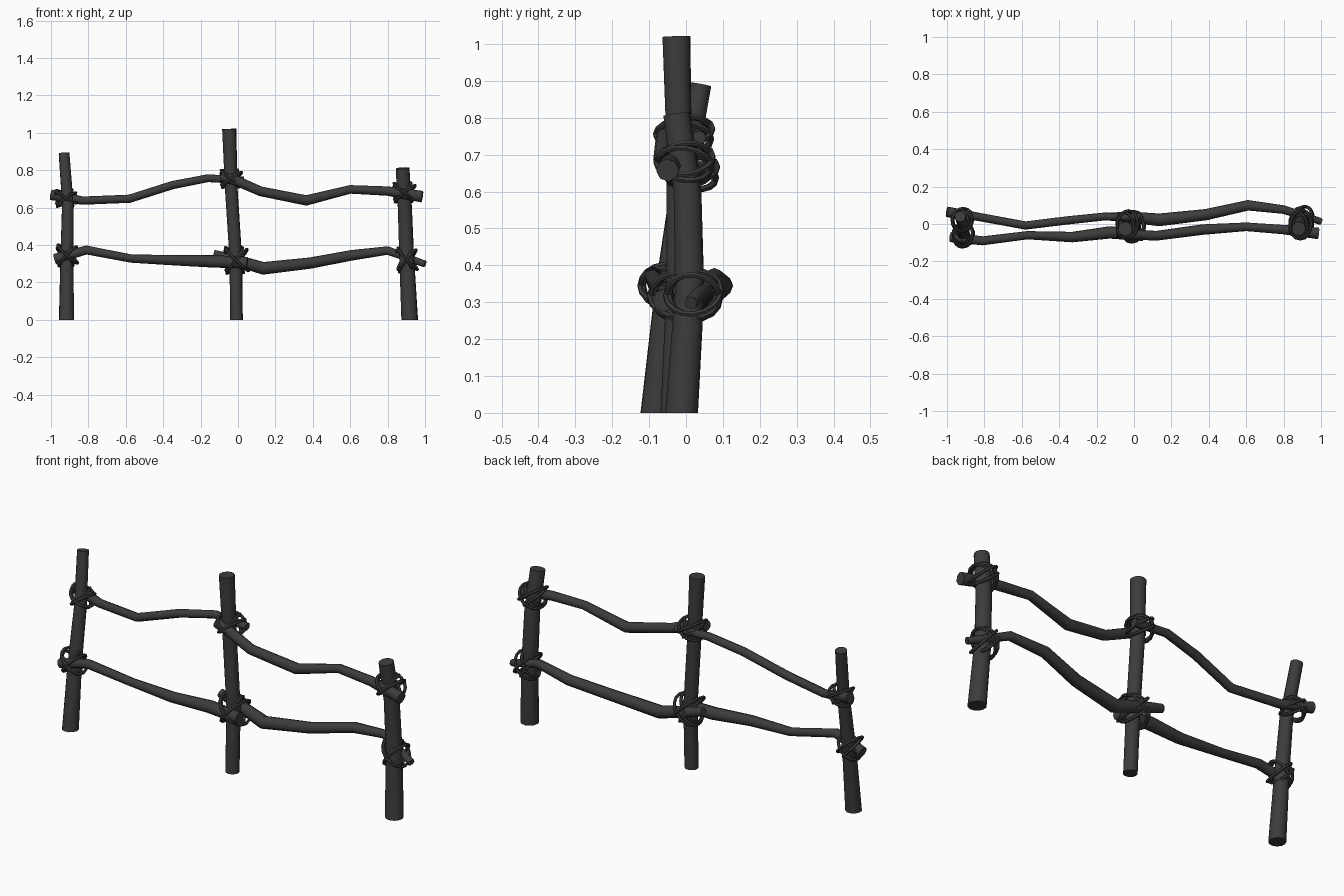
import bpy
from math import sin, cos, pi, radians

cube = bpy.data.objects.get("Cube")
if cube:
    bpy.data.objects.remove(cube, do_unlink=True)

# One dark charcoal colour for wood and rope
charcoal = bpy.data.materials.new("dark_charcoal")
charcoal.use_nodes = True
COLOUR = (0.045, 0.045, 0.045, 1)
charcoal.diffuse_color = COLOUR
bsdf = charcoal.node_tree.nodes["Principled BSDF"]
bsdf.inputs["Base Color"].default_value = COLOUR
bsdf.inputs["Roughness"].default_value = 0.9


def tube(name, points, resolution, cyclic=False):
    """Sweep a round section along (x, y, z, radius) points and make it a mesh."""
    curve = bpy.data.curves.new(name, "CURVE")
    curve.dimensions = "3D"
    curve.bevel_depth = 1
    curve.bevel_resolution = resolution
    curve.use_fill_caps = not cyclic
    spline = curve.splines.new("POLY")
    spline.points.add(len(points) - 1)
    spline.use_cyclic_u = cyclic
    for p, (x, y, z, r) in zip(spline.points, points):
        p.co = (x, y, z, 1)
        p.radius = r
    obj = bpy.data.objects.new(name, curve)
    bpy.context.collection.objects.link(obj)
    bpy.ops.object.select_all(action="DESELECT")
    obj.select_set(True)
    bpy.context.view_layer.objects.active = obj
    bpy.ops.object.convert(target="MESH")
    obj = bpy.context.object
    obj.name = name
    obj.data.materials.clear()
    obj.data.materials.append(charcoal)
    bpy.ops.object.shade_smooth_by_angle(angle=radians(50))
    return obj


# Upright posts, slightly crooked and tapered
posts = {
    "left_post": [(0.92, 0.04, 0.89, 0.029), (0.91, -0.01, 0.62, 0.031),
                  (0.915, -0.05, 0.33, 0.035), (0.917, -0.083, 0, 0.041)],
    "middle_post": [(-0.047, -0.026, 1.02, 0.038), (-0.036, -0.018, 0.7, 0.034),
                    (-0.012, -0.02, 0.33, 0.034), (-0.008, -0.035, 0, 0.034)],
    "right_post": [(0.88, -0.025, 0.81, 0.037), (0.892, 0.004, 0.6, 0.038),
                   (0.902, 0.01, 0.33, 0.04), (0.918, -0.012, 0, 0.045)],
}
posts["left_post"] = [(-x - 0.01 * (z > 0.8), y, z, r)
                      for x, y, z, r in posts["left_post"]]
for name, path in posts.items():
    post = tube(name, path, 4)
    for v in post.data.vertices:      # flat foot on the ground
        if v.co.z < 0.02:
            v.co.z = 0

# Crooked rails
tube("upper_left_rail", [
    (-1.0, 0.065, 0.668, 0.028), (-0.83, 0.038, 0.637, 0.022),
    (-0.58, -0.008, 0.647, 0.022), (-0.35, 0.02, 0.72, 0.022),
    (-0.16, 0.04, 0.757, 0.021), (0.03, 0.035, 0.745, 0.02)], 2)
tube("upper_right_rail", [
    (-0.09, -0.045, 0.765, 0.026), (-0.02, -0.055, 0.748, 0.027),
    (0.12, -0.063, 0.687, 0.026), (0.365, -0.03, 0.638, 0.028),
    (0.6, -0.015, 0.697, 0.023), (0.8, -0.03, 0.688, 0.025),
    (0.985, -0.05, 0.658, 0.031)], 2)
tube("lower_left_rail", [
    (-0.98, -0.07, 0.325, 0.027), (-0.81, -0.09, 0.373, 0.024),
    (-0.57, -0.06, 0.327, 0.022), (-0.33, -0.07, 0.318, 0.028),
    (-0.13, -0.045, 0.312, 0.033), (0.05, -0.06, 0.305, 0.031)], 2)
tube("lower_right_rail", [
    (-0.13, 0.04, 0.352, 0.022), (0.0, 0.035, 0.315, 0.03),
    (0.135, 0.022, 0.275, 0.034), (0.385, 0.05, 0.303, 0.03),
    (0.61, 0.1, 0.345, 0.028), (0.8, 0.077, 0.37, 0.023),
    (1.0, 0.013, 0.298, 0.018)], 2)


def lashing(name, centre, half_width, half_depth, angle):
    """Crossed rope loops: two on each diagonal."""
    cx, cy, cz = centre
    for i, (sign, shift, grow) in enumerate(
            [(1, -0.009, 1), (1, 0.01, 0.9), (-1, -0.01, 0.92), (-1, 0.009, 1.04)]):
        a = radians(sign * angle + 5 * (i % 2))
        loop = []
        for k in range(16):
            t = 2 * pi * k / 16
            u = half_width * grow * cos(t)
            n = shift * (1 + sin(t))
            loop.append((cx + u * cos(a) - n * sin(a),
                         cy + half_depth * grow * sin(t),
                         cz + u * sin(a) + n * cos(a), 0.008))
        tube(f"{name}_loop_{i + 1}", loop, 1, cyclic=True)


# Rope lashings at each crossing
lashing("upper_left_lashing", (-0.922, 0.022, 0.65), 0.062, 0.06, 36)
lashing("lower_left_lashing", (-0.917, -0.062, 0.345), 0.07, 0.06, 48)
lashing("upper_middle_lashing", (-0.038, -0.005, 0.755), 0.066, 0.074, 38)
lashing("lower_middle_lashing", (-0.012, -0.015, 0.318), 0.085, 0.08, 50)
lashing("upper_right_lashing", (0.888, -0.004, 0.68), 0.07, 0.074, 40)
lashing("lower_right_lashing", (0.9, 0.02, 0.32), 0.075, 0.072, 53)
